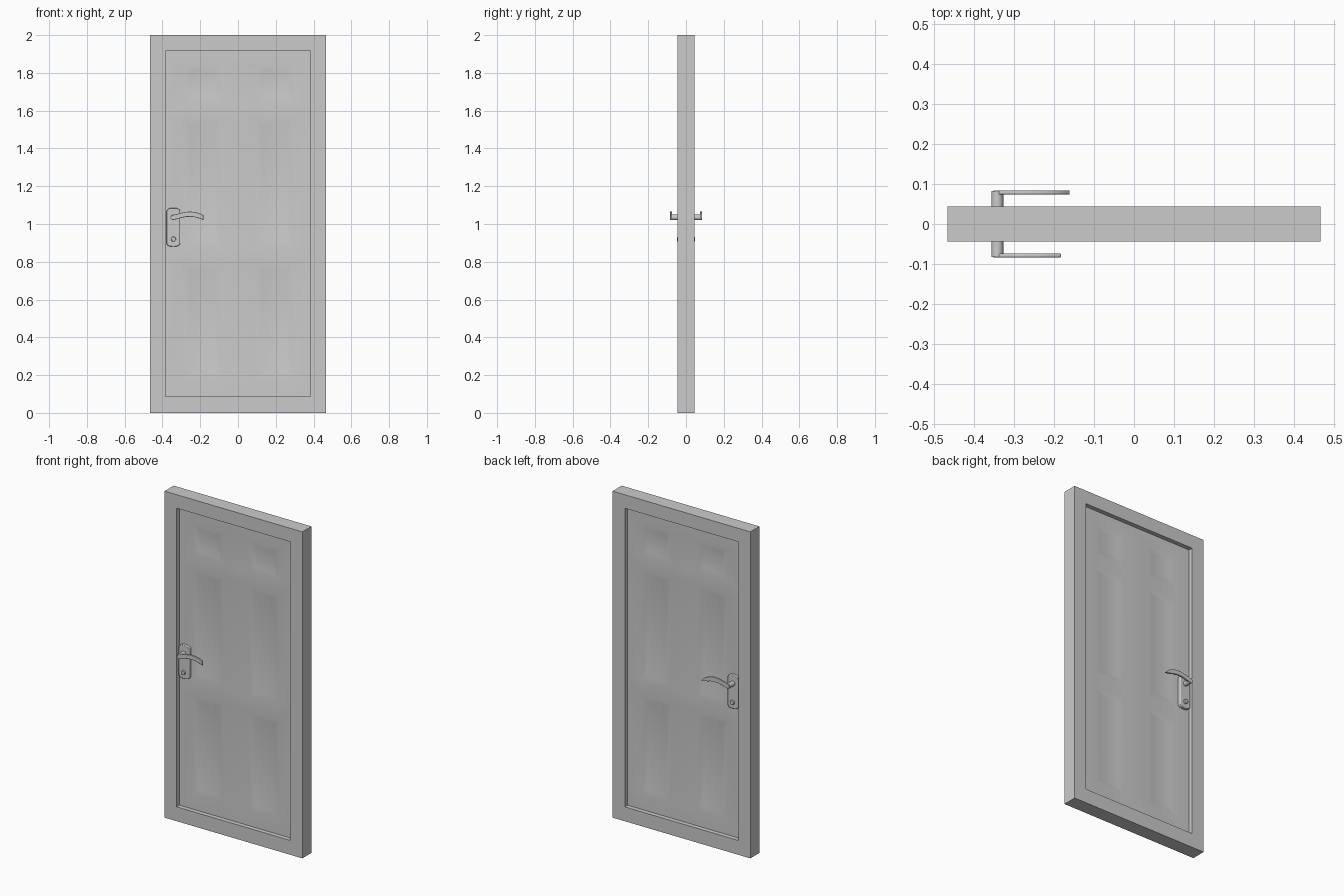
import bpy, bmesh, math

if "Cube" in bpy.data.objects:
    bpy.data.objects.remove(bpy.data.objects["Cube"])

def finish(bm, name, smooth=True, angle=35):
    bmesh.ops.recalc_face_normals(bm, faces=bm.faces)
    me = bpy.data.meshes.new(name)
    bm.to_mesh(me)
    bm.free()
    ob = bpy.data.objects.new(name, me)
    bpy.context.collection.objects.link(ob)
    if smooth:
        bpy.ops.object.select_all(action='DESELECT')
        ob.select_set(True)
        bpy.context.view_layer.objects.active = ob
        bpy.ops.object.shade_smooth_by_angle(angle=math.radians(angle))
    return ob

def prism(name, outline, y0, y1, bevel=0):
    """Extrude an x/z outline between two depths."""
    bm = bmesh.new()
    f = bm.faces.new([bm.verts.new((x, y0, z)) for x, z in outline])
    ext = bmesh.ops.extrude_face_region(bm, geom=[f])['geom']
    for v in ext:
        if isinstance(v, bmesh.types.BMVert):
            v.co.y = y1
    ob = finish(bm, name)
    if bevel:
        m = ob.modifiers.new("soft_edge", 'BEVEL')
        m.width, m.segments, m.limit_method = bevel, 2, 'ANGLE'
        m.angle_limit = math.radians(50)
    return ob

def circle(cx, cz, r, n=24):
    return [(cx + r * math.cos(2 * math.pi * i / n),
             cz + r * math.sin(2 * math.pi * i / n)) for i in range(n)]

# Door frame: ring of four mitred faces, extruded through the depth
D = 0.044
outer = [(-0.467, 0), (0.467, 0), (0.467, 2), (-0.467, 2)]
inner = [(-0.385, 0.088), (0.383, 0.088), (0.383, 1.917), (-0.385, 1.917)]
bm = bmesh.new()
vo = [bm.verts.new((x, -D, z)) for x, z in outer]
vi = [bm.verts.new((x, -D, z)) for x, z in inner]
ring = [bm.faces.new((vo[i], vo[(i + 1) % 4], vi[(i + 1) % 4], vi[i])) for i in range(4)]
for v in bmesh.ops.extrude_face_region(bm, geom=ring)['geom']:
    if isinstance(v, bmesh.types.BMVert):
        v.co.y = D
finish(bm, "door_frame", smooth=False)

# Door leaf: grid with six sunken panels, mirrored to the back
LEAF = 0.017
xs = [-0.385, -0.29, -0.09, 0.09, 0.29, 0.383]
zs = [0.088, 0.18, 0.79, 0.88, 1.56, 1.64, 1.84, 1.917]
bm = bmesh.new()
grid = [[bm.verts.new((x, -LEAF, z)) for x in xs] for z in zs]
panels = []
for j in range(len(zs) - 1):
    for i in range(len(xs) - 1):
        f = bm.faces.new((grid[j][i], grid[j][i + 1], grid[j + 1][i + 1], grid[j + 1][i]))
        if i in (1, 3) and j in (1, 3, 5):
            panels.append(f)
rim = [e for e in bm.edges if e.is_boundary]
bm.normal_update()
bmesh.ops.inset_individual(bm, faces=panels, thickness=0.035, depth=-0.007, use_even_offset=True)
for v in bmesh.ops.extrude_edge_only(bm, edges=rim)['geom']:
    if isinstance(v, bmesh.types.BMVert):
        v.co.y = 0
leaf = finish(bm, "door_leaf", angle=40)
leaf.modifiers.new("mirror", 'MIRROR').use_axis = (False, True, False)

# Handle plate outline with arched ends
HX, HZ, KZ = -0.342, 1.035, 0.92
plate = []
for zc, s in ((1.065, 1), (0.9, -1)):
    for i in range(13):
        a = math.pi * i / 12
        c, sn = math.cos(a), math.sin(a)
        plate.append((HX + s * 0.036 * math.copysign(abs(c) ** 0.7, c), zc + s * 0.02 * sn))

def lever_outline(tip):
    # Curved lever: (x, z, half height), rounded root, chosen tip
    spine = [(-0.352, 1.032, 0.008), (-0.345, 1.034, 0.013), (-0.325, 1.039, 0.0135),
             (-0.30, 1.046, 0.0135), (-0.275, 1.051, 0.0135), (-0.25, 1.052, 0.0135),
             (-0.225, 1.049, 0.0135), (-0.205, 1.043, 0.0135)] + tip
    return [(x, z - h) for x, z, h in spine] + [(x, z + h) for x, z, h in reversed(spine)]

tips = {"front": [(-0.183, 1.034, 0.013)],
        "back": [(-0.187, 1.037, 0.011), (-0.172, 1.029, 0.006), (-0.161, 1.023, 0.001)]}

# Handle set on each side
for side, s in (("front", -1), ("back", 1)):
    prism(side + "_handle_plate", plate, s * 0.012, s * 0.036, 0.003)
    prism(side + "_handle_spindle", circle(HX, HZ, 0.015), s * 0.03, s * 0.082)
    prism(side + "_handle_lever", lever_outline(tips[side]), s * 0.074, s * 0.084, 0.001 if s > 0 else 0.002)
    prism(side + "_key_cylinder", circle(HX, KZ, 0.013), s * 0.03, s * 0.047, 0.002)
